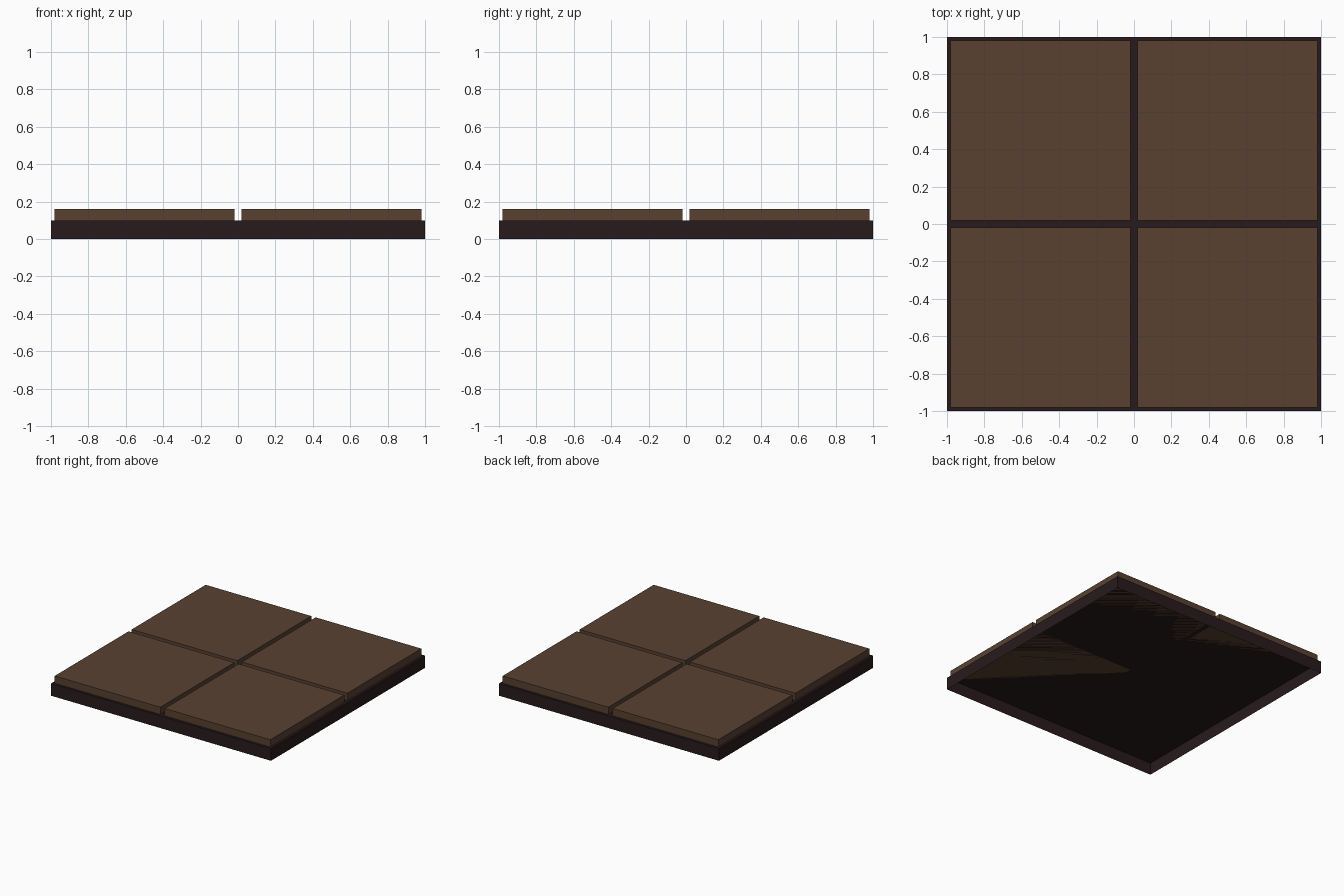
import bpy
import bmesh
from mathutils import Matrix, Vector

if "Cube" in bpy.data.objects:
    bpy.data.objects.remove(bpy.data.objects["Cube"])


def make_material(name, rgb):
    mat = bpy.data.materials.new(name)
    mat.diffuse_color = (*rgb, 1.0)
    mat.use_nodes = True
    mat.node_tree.nodes["Principled BSDF"].inputs["Base Color"].default_value = mat.diffuse_color
    return mat


def box(name, centre, size, mat, open_under=False):
    """Flat-faced box, optionally without its underside."""
    bm = bmesh.new()
    bmesh.ops.create_cube(bm, size=1.0, matrix=Matrix.Diagonal((*size, 1.0)))
    bm.normal_update()
    if open_under:
        under = [f for f in bm.faces if f.normal.z < -0.5]
        bmesh.ops.delete(bm, geom=under, context='FACES_ONLY')
    bmesh.ops.translate(bm, verts=bm.verts, vec=Vector(centre))
    mesh = bpy.data.meshes.new(name)
    bm.to_mesh(mesh)
    bm.free()
    mesh.materials.append(mat)
    obj = bpy.data.objects.new(name, mesh)
    bpy.context.collection.objects.link(obj)
    return obj


dark = make_material("dark_base", (0.022, 0.0110, 0.0115))
brown = make_material("brown_tile", (0.098, 0.053, 0.031))

BASE_H, TOP_H = 0.10, 0.16
GAP = 0.02                      # margin around every tile
TILE = 1.0 - 2 * GAP

# Hollow square base, open underneath
box("base", (0, 0, BASE_H / 2), (2, 2, BASE_H), dark, open_under=True)

# Four raised tiles resting on the base
for side, sx in (("left", -1), ("right", 1)):
    for end, sy in (("front", -1), ("back", 1)):
        box(f"tile_{end}_{side}",
            (sx * 0.5, sy * 0.5, (BASE_H + TOP_H) / 2),
            (TILE, TILE, TOP_H - BASE_H), brown)
